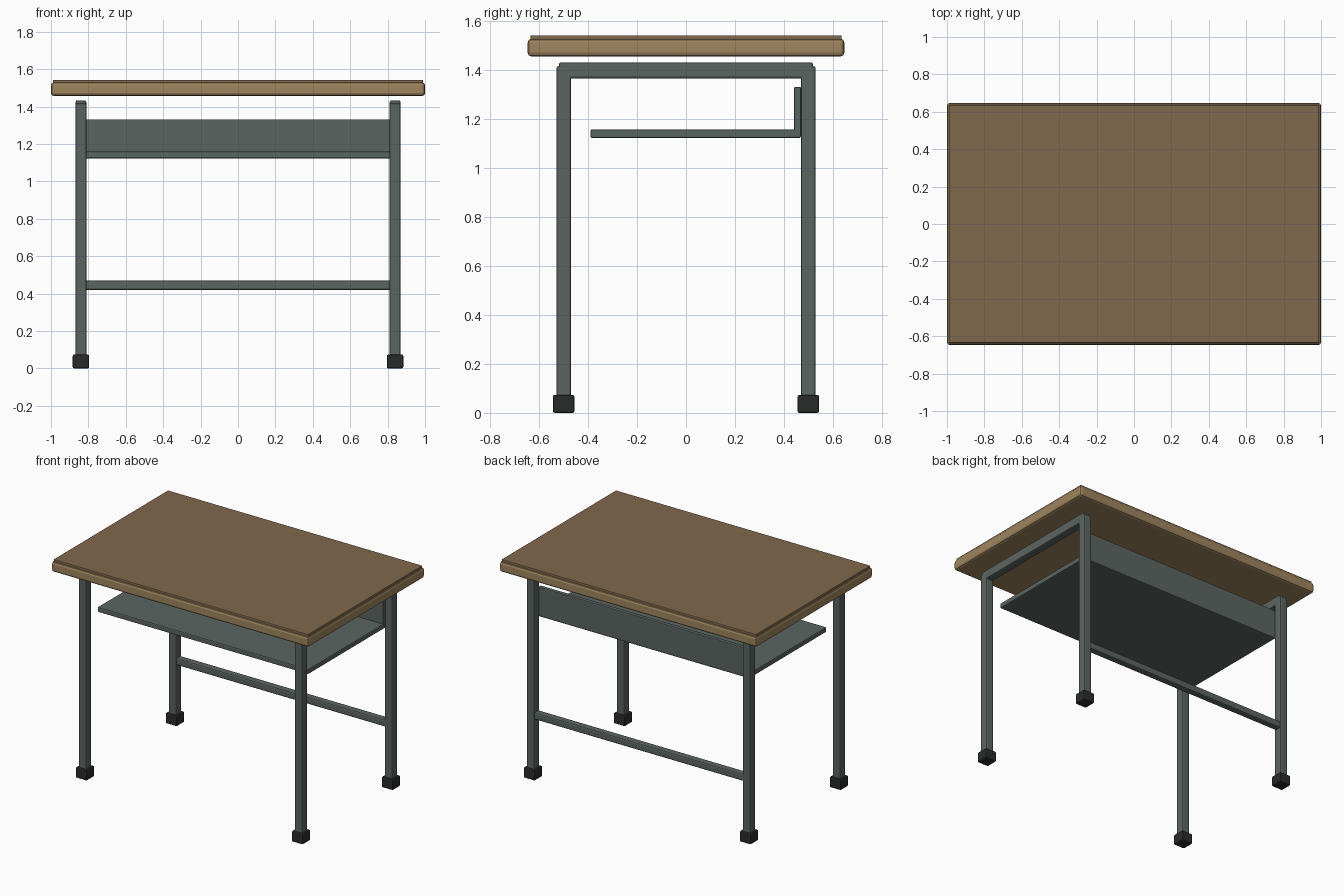
import bpy

if "Cube" in bpy.data.objects:
    bpy.data.objects.remove(bpy.data.objects["Cube"])


def material(name, rgb):
    m = bpy.data.materials.new(name)
    m.diffuse_color = (*rgb, 1)
    m.use_nodes = True
    m.node_tree.nodes["Principled BSDF"].inputs["Base Color"].default_value = m.diffuse_color
    return m


STEEL = material("painted_steel", (0.105, 0.13, 0.12))
WOOD = material("wood_edge", (0.35, 0.235, 0.117))
TOP = material("wood_surface", (0.216, 0.138, 0.073))
RUBBER = material("rubber", (0.022, 0.024, 0.023))


def box(name, lo, hi, mat, bevel):
    """Bevelled box between two opposite corners."""
    centre = [(a + b) / 2 for a, b in zip(lo, hi)]
    bpy.ops.mesh.primitive_cube_add(size=1, location=centre)
    ob = bpy.context.object
    ob.name = name
    ob.scale = [b - a for a, b in zip(lo, hi)]
    bpy.ops.object.transform_apply(location=False, rotation=False, scale=True)
    ob.data.materials.append(mat)
    mod = ob.modifiers.new("bevel", "BEVEL")
    mod.width = bevel
    mod.segments = 2
    return ob


# Table top: thick wooden board with a slightly smaller surface sheet
box("tabletop_board", (-1, -0.647, 1.457), (1, 0.647, 1.529), WOOD, 0.015)
box("tabletop_surface", (-0.99, -0.636, 1.515), (0.99, 0.636, 1.543), TOP, 0.005)

# Two side frames: legs, rubber feet and a top rail
for side, sx in (("left", -0.84), ("right", 0.84)):
    for end, sy in (("front", -0.5), ("back", 0.5)):
        box(f"{end}_{side}_leg", (sx - 0.03, sy - 0.03, 0.03),
            (sx + 0.03, sy + 0.03, 1.417), STEEL, 0.009)
        box(f"{end}_{side}_foot", (sx - 0.044, sy - 0.044, 0),
            (sx + 0.044, sy + 0.044, 0.074), RUBBER, 0.008)
    box(f"{side}_top_rail", (sx - 0.029, -0.52, 1.367),
        (sx + 0.029, 0.52, 1.433), STEEL, 0.009)

# Book shelf, its back panel and the rear stretcher
box("shelf", (-0.82, -0.39, 1.123), (0.82, 0.469, 1.159), STEEL, 0.007)
box("shelf_back_panel", (-0.82, 0.442, 1.13), (0.82, 0.47, 1.332), STEEL, 0.005)
box("back_stretcher", (-0.82, 0.475, 0.42), (0.82, 0.525, 0.47), STEEL, 0.01)
